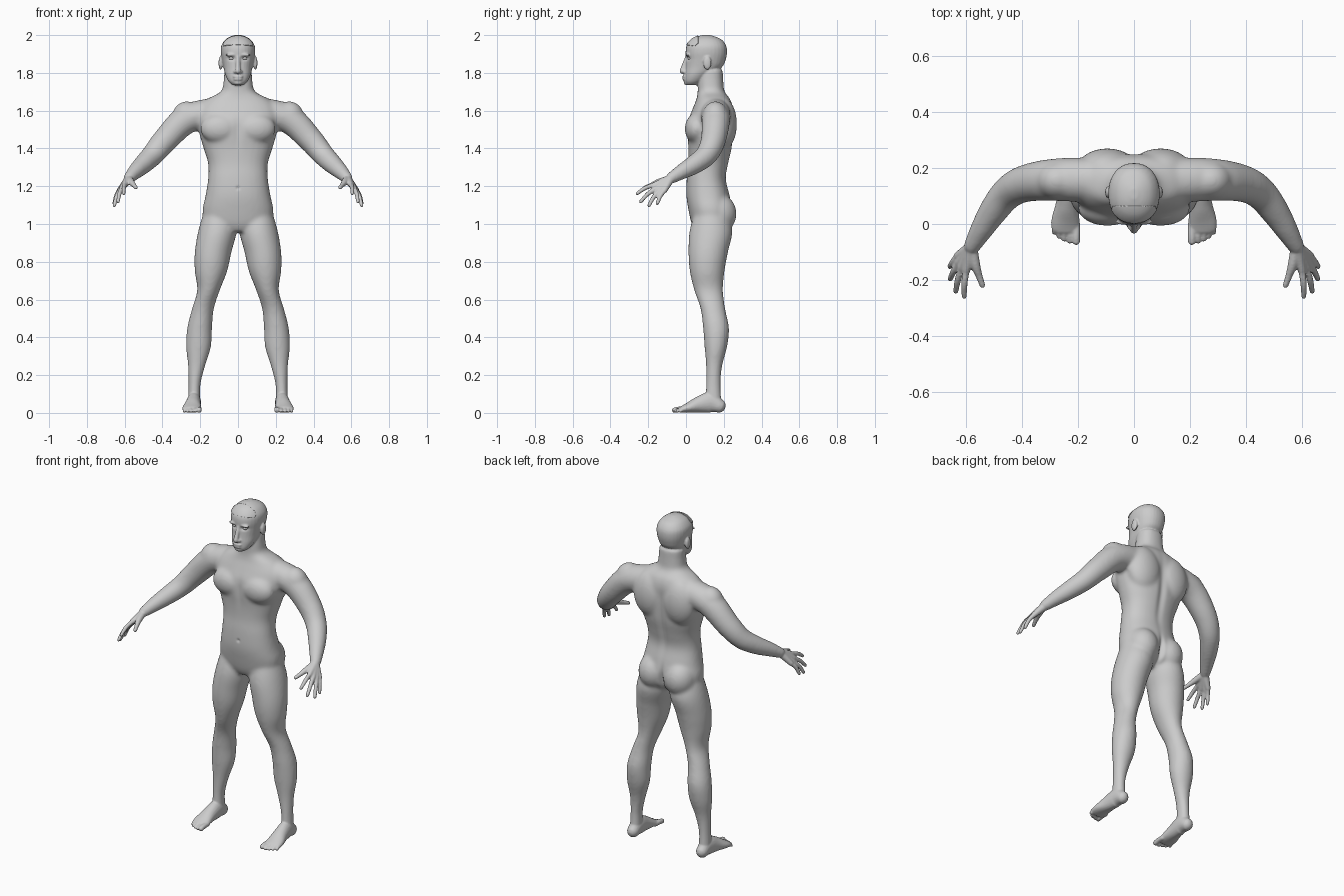
import bpy, bmesh
from math import cos, sin, pi, exp
from mathutils import Vector

cube = bpy.data.objects.get("Cube")
if cube:
    bpy.data.objects.remove(cube, do_unlink=True)

skin = bpy.data.materials.new("light grey")
skin.use_nodes = True
skin.diffuse_color = (0.6, 0.6, 0.6, 1)
skin.node_tree.nodes["Principled BSDF"].inputs["Base Color"].default_value = (0.6, 0.6, 0.6, 1)


def add_object(name, bm):
    bmesh.ops.recalc_face_normals(bm, faces=bm.faces)
    mesh = bpy.data.meshes.new(name)
    bm.to_mesh(mesh)
    bm.free()
    obj = bpy.data.objects.new(name, mesh)
    bpy.context.collection.objects.link(obj)
    mesh.materials.append(skin)
    return obj


def spline(rows, steps=5):
    """Smooth curve through rows of numbers."""
    out = []
    for i in range(len(rows) - 1):
        a, b, c, d = (rows[max(i - 1, 0)], rows[i], rows[i + 1], rows[min(i + 2, len(rows) - 1)])
        for k in range(steps):
            t = k / steps
            out.append([q + t * (r - p) / 2 + t * t * (2 * p - 5 * q + 4 * r - s) / 2
                        + t ** 3 * (3 * q - p - 3 * r + s) / 2 for p, q, r, s in zip(a, b, c, d)])
    return out + [list(rows[-1])]


def skin_rings(name, rings, power=2.0, sides=32):
    """Closed surface over rings given as centre, side axis, up axis."""
    bm = bmesh.new()
    loops = []
    for centre, u, v in rings:
        loop = []
        for k in range(sides):
            c, s = cos(2 * pi * k / sides), sin(2 * pi * k / sides)
            n = (abs(c) ** power + abs(s) ** power) ** (-1 / power)
            loop.append(bm.verts.new(centre + u * c * n + v * s * n))
        loops.append(loop)
    for a, b in zip(loops, loops[1:]):
        for k in range(sides):
            bm.faces.new((a[k], a[k - 1], b[k - 1], b[k]))
    bm.faces.new(loops[0])
    bm.faces.new(loops[-1])
    return add_object(name, bm)


def column(name, rows, side=1, power=2.0):
    """Level rings: height, centre x, half width, front y, back y."""
    return skin_rings(name, [(Vector((side * cx, (f + b) / 2, z)), Vector((rx, 0, 0)),
                              Vector((0, (b - f) / 2, 0))) for z, cx, rx, f, b in spline(rows)], power)


def tube(name, rows, side=1):
    """Round-ended limb: x, y, z, half width, half height."""
    pts = spline([r if len(r) == 5 else (*r, r[3]) for r in rows])
    pos = [Vector((side * p[0], p[1], p[2])) for p in pts]
    rings = []
    for i, p in enumerate(pts):
        t = (pos[min(i + 1, len(pos) - 1)] - pos[max(i - 1, 0)]).normalized()
        u = t.cross(Vector((0, 0, 1))).normalized()
        v = u.cross(t)
        angles = [0]
        if i == 0:
            angles = [-1.4, -1.0, -0.5, 0]
        elif i == len(pts) - 1:
            angles = [0, 0.5, 1.0, 1.4]
        for a in angles:
            rings.append((pos[i] + t * sin(a) * min(p[3], p[4]), u * p[3] * cos(a), v * p[4] * cos(a)))
    return skin_rings(name, rings, sides=20)


def blob(name, centre, radii, side=1):
    bm = bmesh.new()
    bmesh.ops.create_uvsphere(bm, u_segments=24, v_segments=16, radius=1)
    for v in bm.verts:
        v.co = Vector((side * centre[0], *centre[1:])) + Vector([c * r for c, r in zip(v.co, radii)])
    return add_object(name, bm)


def fuse(name, parts, voxel, rounds):
    """Merge overlapping parts into one soft surface."""
    bpy.ops.object.select_all(action='DESELECT')
    for p in parts:
        p.select_set(True)
    obj = bpy.context.view_layer.objects.active = parts[0]
    bpy.ops.object.join()
    obj.name = obj.data.name = name
    mod = obj.modifiers.new("merge", 'REMESH')
    mod.mode, mod.voxel_size = 'VOXEL', voxel
    mod = obj.modifiers.new("soften", 'SMOOTH')
    mod.factor, mod.iterations = 0.5, rounds
    for m in ("merge", "soften"):
        bpy.ops.object.modifier_apply(modifier=m)
    return obj


# Trunk and neck
parts = [column("trunk", [
    (0.96, 0, 0.09, 0.05, 0.18), (1.0, 0, 0.17, 0.03, 0.23), (1.07, 0, 0.188, 0.014, 0.245),
    (1.15, 0, 0.172, 0.002, 0.232), (1.24, 0, 0.158, 0.004, 0.212), (1.32, 0, 0.158, 0.012, 0.225),
    (1.40, 0, 0.182, 0.012, 0.243), (1.48, 0, 0.205, 0.006, 0.25), (1.55, 0, 0.215, 0.012, 0.25),
    (1.61, 0, 0.21, 0.035, 0.25), (1.66, 0, 0.165, 0.055, 0.235), (1.70, 0, 0.092, 0.062, 0.205),
    (1.75, 0, 0.077, 0.062, 0.198), (1.82, 0, 0.072, 0.07, 0.195)], power=2.3)]

for s in (1, -1):
    # Chest, back and seat muscles
    parts.append(blob("chest", (0.095, 0.055, 1.505), (0.105, 0.062, 0.08), s))
    parts.append(blob("shoulder_blade", (0.095, 0.195, 1.53), (0.11, 0.075, 0.14), s))
    parts.append(blob("buttock", (0.088, 0.172, 1.055), (0.09, 0.096, 0.105), s))
    parts.append(blob("deltoid", (0.272, 0.155, 1.565), (0.078, 0.07, 0.085), s))
    # Leg
    parts.append(column("leg", [
        (1.10, 0.10, 0.07, 0.06, 0.2), (0.97, 0.108, 0.101, 0.02, 0.245), (0.85, 0.132, 0.097, 0.013, 0.222),
        (0.75, 0.143, 0.086, 0.02, 0.204), (0.65, 0.156, 0.06, 0.043, 0.196), (0.55, 0.186, 0.058, 0.077, 0.208),
        (0.45, 0.203, 0.066, 0.09, 0.228), (0.35, 0.209, 0.066, 0.098, 0.218), (0.25, 0.219, 0.046, 0.106, 0.192),
        (0.15, 0.23, 0.032, 0.106, 0.184), (0.05, 0.232, 0.034, 0.10, 0.19)], s))
    # Arm
    parts.append(tube("arm", [
        (0.12, 0.155, 1.59, 0.08), (0.27, 0.158, 1.555, 0.077), (0.385, 0.145, 1.445, 0.067),
        (0.45, 0.11, 1.368, 0.059), (0.50, 0.048, 1.318, 0.052), (0.543, -0.02, 1.278, 0.042),
        (0.578, -0.08, 1.242, 0.031)], s))
body = fuse("body", parts, 0.009, 12)

# Head and face
parts = [body, column("head", [
    (1.735, 0, 0.028, 0.002, 0.06), (1.755, 0, 0.05, -0.008, 0.09), (1.79, 0, 0.067, -0.007, 0.13),
    (1.83, 0, 0.077, -0.003, 0.19), (1.87, 0, 0.085, 0, 0.21), (1.91, 0, 0.091, -0.002, 0.217),
    (1.945, 0, 0.088, 0.004, 0.212), (1.975, 0, 0.068, 0.028, 0.19), (1.992, 0, 0.042, 0.058, 0.155),
    (2.001, 0, 0.012, 0.09, 0.125)], power=2.2),
    tube("nose", [(0, 0.006, 1.885, 0.011), (0, -0.01, 1.84, 0.012), (0, -0.02, 1.81, 0.015)]),
    blob("upper_lip", (0, -0.008, 1.781), (0.027, 0.012, 0.007)),
    blob("lower_lip", (0, -0.007, 1.766), (0.024, 0.012, 0.007)),
    blob("chin", (0, 0.006, 1.75), (0.025, 0.018, 0.016))]

TOES = [(0.206, -0.061, 0.0145), (0.229, -0.062, 0.009), (0.249, -0.055, 0.009),
        (0.267, -0.045, 0.009), (0.284, -0.03, 0.009)]
FINGERS = [((0.598, -0.165, 1.208), (0.605, -0.258, 1.162)), ((0.615, -0.157, 1.189), (0.635, -0.24, 1.118)),
           ((0.625, -0.138, 1.178), (0.655, -0.196, 1.098)), ((0.628, -0.113, 1.178), (0.656, -0.152, 1.108))]
WRIST = (0.578, -0.082, 1.24)
for s in (1, -1):
    parts.append(blob("ear", (0.092, 0.113, 1.852), (0.011, 0.022, 0.036), s))
    parts.append(blob("nostril", (0.014, -0.008, 1.806), (0.011, 0.012, 0.009), s))
    parts.append(blob("brow", (0.036, 0.008, 1.895), (0.03, 0.012, 0.008), s))
    # Foot and toes
    parts.append(tube("foot", [
        (0.232, 0.176, 0.037, 0.034, 0.037), (0.233, 0.13, 0.055, 0.037, 0.055), (0.238, 0.07, 0.044, 0.041, 0.044),
        (0.244, 0.015, 0.028, 0.05, 0.028), (0.245, -0.018, 0.019, 0.05, 0.019)], s))
    for x, tip, r in TOES:
        parts.append(tube("toe", [(x, 0, 0.02, r), (x, tip * 0.6, 0.019, r), (x, tip, r, r)], s))
    # Hand, fingers and thumb
    for base, tip in FINGERS:
        mid = [(a + b) / 2 + d for a, b, d in zip(base, tip, (0.003, -0.003, 0.006))]
        parts.append(tube("palm", [(*WRIST, 0.023), (*base, 0.0145)], s))
        parts.append(tube("finger", [(*base, 0.0125), (*mid, 0.0115), (*tip, 0.0095)], s))
    parts.append(tube("thumb", [(*WRIST, 0.02), (0.565, -0.145, 1.222, 0.017), (0.552, -0.185, 1.206, 0.0125),
                                (0.54, -0.218, 1.193, 0.0105)], s))
body = fuse("body", parts, 0.005, 3)

# Eye sockets, breastbone, navel, spine and seat cleft: x, z, widths, depth, side
DENTS = [(0.034, 1.877, 0.018, 0.010, 0.011, 1), (-0.034, 1.877, 0.018, 0.010, 0.011, 1),
         (0, 1.49, 0.02, 0.07, 0.006, 1), (0, 1.19, 0.009, 0.009, 0.006, 1),
         (0, 1.40, 0.022, 0.17, 0.010, -1), (0, 1.03, 0.014, 0.07, 0.022, -1)]
for v in body.data.vertices:
    x, y, z = v.co
    for dx, dz, wx, wz, depth, way in DENTS:
        if abs(x - dx) < 3 * wx and abs(z - dz) < 3 * wz and (y - 0.12) * way < 0:
            v.co.y += way * depth * exp(-((x - dx) / wx) ** 2 - ((z - dz) / wz) ** 2)

# Raised hairline patch cut from the top of the forehead
bm = bmesh.new()
bm.from_mesh(body.data)
for co, no in [((0, 0, 1.948), (0, -0.15, -1)), ((0, 0.065, 0), (0, 1, 0)),
               ((0.076, 0, 0), (1, 0, 0)), ((-0.076, 0, 0), (-1, 0, 0))]:
    bmesh.ops.bisect_plane(bm, geom=bm.verts[:] + bm.edges[:] + bm.faces[:],
                           plane_co=co, plane_no=no, clear_outer=True)
bm.normal_update()
patch = add_object("hairline_patch", bm)
mod = patch.modifiers.new("thickness", 'SOLIDIFY')
mod.thickness, mod.offset = 0.004, 1

# Eyes
eyes = [blob(n + "_eye", (0.034, 0.021, 1.877), (0.015, 0.012, 0.009), s)
        for n, s in (("left", 1), ("right", -1))]

# Smooth shading
for obj in [body, patch] + eyes:
    obj.data.materials.clear()
    obj.data.materials.append(skin)
    for p in obj.data.polygons:
        p.material_index = 0
bpy.ops.object.select_all(action='DESELECT')
for obj in [body, patch] + eyes:
    obj.select_set(True)
bpy.context.view_layer.objects.active = body
bpy.ops.object.shade_smooth_by_angle(angle=1.0)
